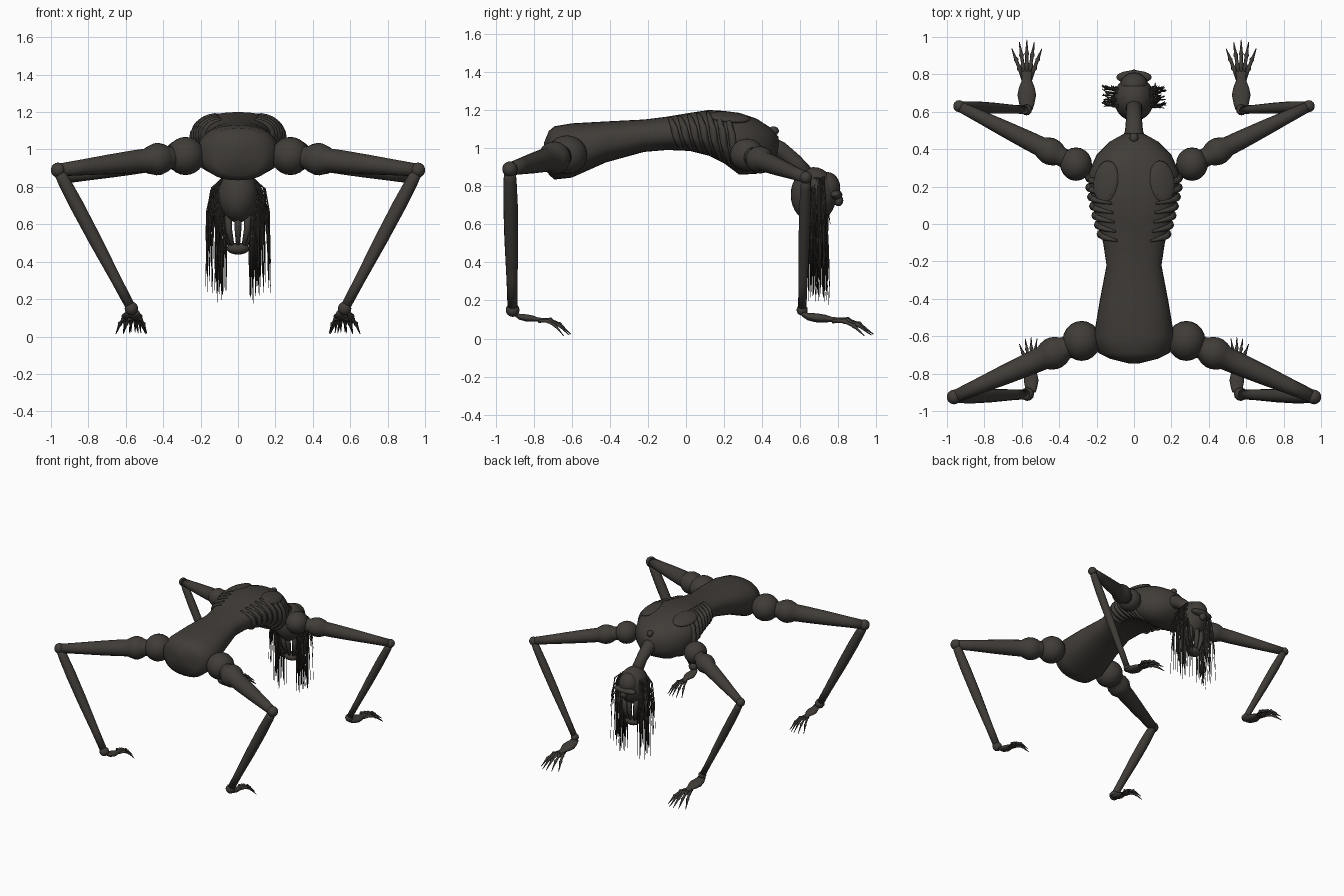
import bpy, bmesh, math, random
from mathutils import Vector

random.seed(4)
if "Cube" in bpy.data.objects:
    bpy.data.objects.remove(bpy.data.objects["Cube"])


def material(name, rgb):
    m = bpy.data.materials.new(name)
    m.use_nodes = True
    m.diffuse_color = (*rgb, 1)
    m.node_tree.nodes["Principled BSDF"].inputs["Base Color"].default_value = (*rgb, 1)
    return m


SKIN = material("dark ashen skin", (0.052, 0.046, 0.040))


def finish(name, bm):
    bmesh.ops.recalc_face_normals(bm, faces=bm.faces[:])
    me = bpy.data.meshes.new(name)
    bm.to_mesh(me)
    bm.free()
    me.materials.append(SKIN)
    me.shade_smooth()
    ob = bpy.data.objects.new(name, me)
    bpy.context.collection.objects.link(ob)
    return ob


def skin_rings(bm, rings):
    """Bridge rings of points and cap both ends."""
    loops = [[bm.verts.new(p) for p in r] for r in rings]
    n = len(loops[0])
    for a, b in zip(loops, loops[1:]):
        for i in range(n):
            j = (i + 1) % n
            bm.faces.new((a[i], a[j], b[j], b[i]))
    bm.faces.new(loops[0][::-1])
    bm.faces.new(loops[-1])


def tube(bm, pts, radii, n=14):
    pts = [Vector(p) for p in pts]
    rings = []
    for i, p in enumerate(pts):
        d = (pts[min(i + 1, len(pts) - 1)] - pts[max(i - 1, 0)]).normalized()
        u = d.cross(Vector((0, 0, 1)) if abs(d.z) < 0.9 else Vector((0, 1, 0))).normalized()
        v = d.cross(u)
        angles = [math.tau * k / n for k in range(n)]
        rings.append([p + radii[i] * (u * math.cos(a) + v * math.sin(a)) for a in angles])
    skin_rings(bm, rings)


def ball(bm, centre, size, seg=20):
    made = bmesh.ops.create_uvsphere(bm, u_segments=seg, v_segments=seg // 2 + 2, radius=1)
    for v in made["verts"]:
        v.co = Vector(c + k * s for c, k, s in zip(centre, v.co, size))


def side_name(s):
    return "left" if s > 0 else "right"


# Torso stations: y, half width, top, bottom
TORSO = [(-0.745, 0.03, 1.03, 0.96), (-0.72, 0.13, 1.09, 0.86), (-0.69, 0.19, 1.115, 0.835),
         (-0.6, 0.215, 1.13, 0.845), (-0.42, 0.185, 1.14, 0.925), (-0.22, 0.147, 1.15, 0.98),
         (-0.1, 0.165, 1.165, 0.99), (0.02, 0.2, 1.185, 0.985), (0.12, 0.225, 1.2, 0.96),
         (0.2, 0.24, 1.195, 0.92), (0.28, 0.24, 1.185, 0.86), (0.37, 0.2, 1.155, 0.865),
         (0.44, 0.13, 1.11, 0.9), (0.485, 0.05, 1.06, 0.96)]


def torso_point(y, angle, out=0.0):
    for a, b in zip(TORSO, TORSO[1:]):
        if a[0] <= y <= b[0]:
            t = (y - a[0]) / (b[0] - a[0])
            w, top, low = (a[i] + t * (b[i] - a[i]) for i in (1, 2, 3))
            c, s = math.cos(angle), math.sin(angle)
            soft = lambda k: math.copysign(abs(k) ** 0.85, k)
            return Vector(((w + out) * soft(c), y,
                           (top + low) / 2 + ((top - low) / 2 + out) * soft(s)))


bm = bmesh.new()
skin_rings(bm, [[torso_point(st[0], math.tau * k / 32) for k in range(32)] for st in TORSO])
finish("torso", bm)

# Ribs and shoulder blades
for s in (-1, 1):
    bm = bmesh.new()
    for i in range(7):
        path = []
        for k in range(13):
            t = k / 12
            p = torso_point(-0.09 + 0.05 * i + 0.07 * t, math.radians(62 - 125 * t), 0.003)
            path.append((p.x * s, p.y, p.z))
        tube(bm, path, [0.006 + 0.013 * math.sin(math.pi * k / 12) for k in range(13)], 8)
    finish(side_name(s) + "_ribs", bm)
    bm = bmesh.new()
    ball(bm, (0, 0, 0), (0.07, 0.115, 0.022))
    blade = finish(side_name(s) + "_shoulder_blade", bm)
    blade.location = (0.15 * s, 0.225, 1.162)
    blade.rotation_euler = (-0.08, 0.3 * s, 0.1 * s)

# Neck with its vertebra knob
bm = bmesh.new()
tube(bm, [(0, 0.43, 1.0), (0, 0.5, 0.985), (0, 0.57, 0.93), (0, 0.65, 0.84)],
     [0.07, 0.048, 0.042, 0.045])
ball(bm, (0, 0.46, 1.09), (0.024, 0.028, 0.024), 12)
finish("neck", bm)


def limb(name, s, root, joint, wrist, bulk, thin):
    """Two knobs and a tapered upper part, a joint ball, a thin lower part."""
    root, joint, wrist = (Vector((p[0] * s, p[1], p[2])) for p in (root, joint, wrist))
    bm = bmesh.new()
    ball(bm, root, (bulk, bulk * 1.05, bulk))
    profile = [(0, .6), (.13, .6), (.16, .74), (.2, .84), (.24, .84), (.28, .74),
               (.31, .62), (.4, .6), (.6, .52), (.8, .42), (1, .33)]
    tube(bm, [root.lerp(joint, t) for t, r in profile], [bulk * r for t, r in profile], 16)
    ball(bm, joint, [thin * 1.05] * 3, 14)
    lower = [(0, .75), (.08, .9), (.25, 1), (.5, .95), (.8, .76), (1, .7)]
    tube(bm, [joint.lerp(wrist, t) for t, r in lower], [thin * r for t, r in lower], 14)
    ball(bm, wrist, [thin * 0.95] * 3, 12)
    finish(side_name(s) + "_" + name, bm)


def hand(name, s, x, y, k):
    """Long narrow palm with five knuckled, clawed fingers reaching to +y."""
    bm = bmesh.new()
    at = lambda dx, dy, z: (s * (x + k * dx), y + k * dy, z)
    palm = [(0, .13, .03), (.03, .115, .04), (.08, .108, .05), (.12, .105, .042),
            (.16, .1, .026), (.2, .096, .03), (.22, .094, .02)]
    rings = [[at(r * math.cos(a), dy, z + 0.5 * k * r * math.sin(a))
              for a in (math.tau * i / 14 for i in range(14))] for dy, z, r in palm]
    skin_rings(bm, rings)
    for f in range(-2, 3):
        reach = 0.375 - 0.012 * f * f
        path, radii = [], []
        for t, z, r in [(0, .1, .012), (.3, .1, .01), (.36, .1, .015), (.45, .092, .009),
                        (.6, .08, .009), (.65, .077, .013), (.72, .066, .008), (1, .022, .002)]:
            path.append(at(f * (0.008 + 0.032 * t), 0.16 + (reach - 0.16) * t,
                           z - 0.004 * abs(f)))
            radii.append(r * k)
        tube(bm, path, radii, 8)
    finish(side_name(s) + "_" + name, bm)


# Four limbs
for s in (-1, 1):
    limb("front_arm", s, (0.31, 0.32, 0.965), (0.935, 0.63, 0.845), (0.575, 0.61, 0.15), 0.085, 0.031)
    hand("front_hand", s, 0.573, 0.61, 1.0)
    limb("hind_leg", s, (0.28, -0.625, 0.965), (0.962, -0.925, 0.89), (0.57, -0.91, 0.15), 0.102, 0.038)
    hand("hind_foot", s, 0.55, -0.9, 0.79)

# Upside-down head with brow and jaw
bm = bmesh.new()
ball(bm, (0, 0.67, 0.755), (0.108, 0.12, 0.145), 28)
ball(bm, (0, 0.74, 0.79), (0.075, 0.07, 0.085))
ball(bm, (0, 0.785, 0.755), (0.095, 0.036, 0.026))
ball(bm, (0, 0.8, 0.725), (0.028, 0.026, 0.03), 12)
finish("head", bm)

# Hanging bun held by thick locks
bm = bmesh.new()
ball(bm, (0, 0.69, 0.47), (0.06, 0.045, 0.032))
for i in range(8):
    a = math.tau * i / 8
    c, d = math.cos(a), math.sin(a)
    tube(bm, [(0.075 * c, 0.68 + 0.05 * d, 0.68), (0.07 * c, 0.69 + 0.04 * d, 0.57),
              (0.04 * c, 0.69 + 0.025 * d, 0.48)], [0.02, 0.018, 0.01], 8)
finish("hair_bun", bm)

# Loose strands falling from both temples
bm = bmesh.new()
for s in (-1, 1):
    for i in range(95):
        y = random.uniform(0.625, 0.73)
        top = random.uniform(0.68, 0.85)
        out = random.uniform(0.1, 0.175) if i % 2 else random.uniform(0.06, 0.125)
        end = random.uniform(0.22, 0.62) if i % 4 else random.uniform(0.17, 0.35)
        drift = random.uniform(-0.01, 0.03)
        path = [(s * 0.085, y, top), (s * (0.05 + out * 0.55), y + drift * 0.3, top - 0.05),
                (s * out * 0.97, y + drift * 0.7, (top + end) / 2), (s * out, y + drift, end)]
        tube(bm, path, [0.004, 0.0045, 0.0035, 0.001], 4)
finish("loose_hair", bm)
